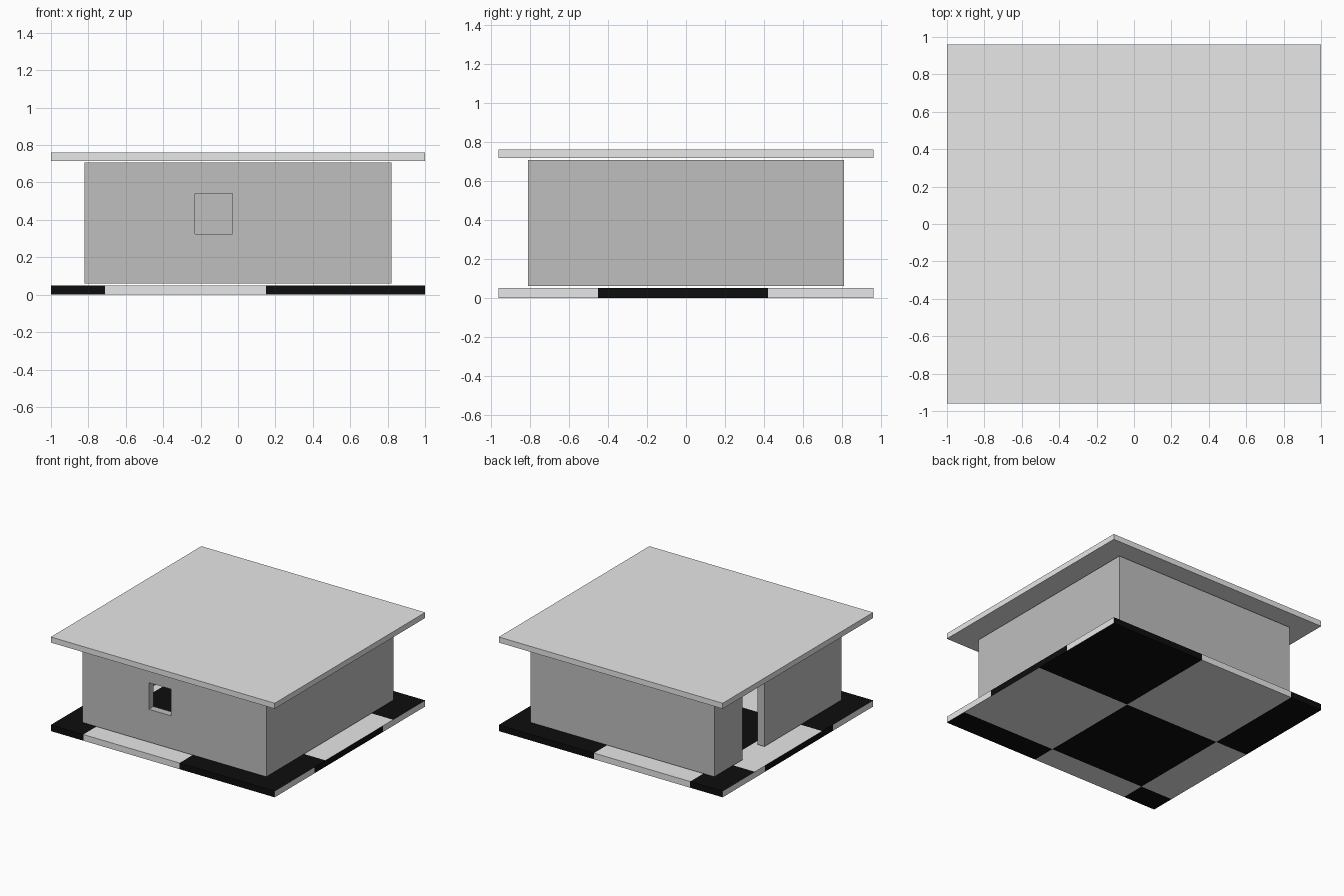
import bpy, bmesh
from mathutils import Vector

if "Cube" in bpy.data.objects:
    bpy.data.objects.remove(bpy.data.objects["Cube"])


def material(name, v):
    m = bpy.data.materials.new(name)
    m.diffuse_color = (v, v, v, 1)
    m.use_nodes = True
    m.node_tree.nodes["Principled BSDF"].inputs["Base Color"].default_value = m.diffuse_color
    return m


light = material("light_grey", 0.8)
black = material("black", 0.004)
wall_grey = material("wall_grey", 0.52)


def box(name, lo, hi, mat=None):
    bm = bmesh.new()
    bmesh.ops.create_cube(bm, size=1)
    for v in bm.verts:
        v.co = Vector([lo[i] + (v.co[i] + 0.5) * (hi[i] - lo[i]) for i in range(3)])
    me = bpy.data.meshes.new(name)
    bm.to_mesh(me)
    bm.free()
    ob = bpy.data.objects.new(name, me)
    bpy.context.collection.objects.link(ob)
    if mat:
        me.materials.append(mat)
    return ob


# Roof slab
box("roof", (-1, -0.96, 0.715), (1, 0.96, 0.76), light)

# Walls: open shell with a front window and a doorway on the left side
walls = box("walls", (-0.82, -0.81, 0.06), (0.82, 0.81, 0.706), wall_grey)
openings = {
    "room_cutter": ((-0.76, -0.75, -0.5), (0.76, 0.75, 1.5)),
    "window_cutter": ((-0.23, -1.0, 0.325), (-0.03, -0.6, 0.54)),
    "door_cutter": ((-1.0, 0.17, -0.3), (-0.6, 0.45, 1.2)),
}
bpy.context.view_layer.objects.active = walls
for name, (lo, hi) in openings.items():
    cutter = box(name, lo, hi)
    cutter.hide_render = True
    mod = walls.modifiers.new(name, 'BOOLEAN')
    mod.operation = 'DIFFERENCE'
    mod.solver = 'EXACT'
    mod.object = cutter
    bpy.ops.object.modifier_apply(modifier=name)
    bpy.data.objects.remove(cutter)

# Chequered floor slab: every side is a grid of light and black cells
bm = bmesh.new()


def chequer(place, a_cuts, b_cuts, normal, odd=0):
    for i in range(len(a_cuts) - 1):
        for j in range(len(b_cuts) - 1):
            a0, a1, b0, b1 = a_cuts[i], a_cuts[i + 1], b_cuts[j], b_cuts[j + 1]
            f = bm.faces.new([bm.verts.new(place(a, b)) for a, b in
                              ((a0, b0), (a1, b0), (a1, b1), (a0, b1))])
            f.normal_update()
            if f.normal.dot(Vector(normal)) < 0:
                f.normal_flip()
            f.material_index = 1 if (i + j + odd) % 2 == 0 else 0


H = 0.05
xs = (-1, -0.71, 0.15, 1)
zs = (0, H)
chequer(lambda a, b: (a, b, H), xs, (-0.96, -0.31, 0.55, 0.96), (0, 0, 1))
chequer(lambda a, b: (a, b, 0), xs, (-0.96, -0.76, 0.1, 0.96), (0, 0, -1))
for s in (-1, 1):
    chequer(lambda a, b: (a, s * 0.96, b), xs, zs, (0, s, 0))
    chequer(lambda a, b: (s, a, b), (-0.96, -0.45, 0.42, 0.96), zs, (s, 0, 0), 1)

me = bpy.data.meshes.new("floor")
bm.to_mesh(me)
bm.free()
me.materials.append(light)
me.materials.append(black)
bpy.context.collection.objects.link(bpy.data.objects.new("floor", me))
